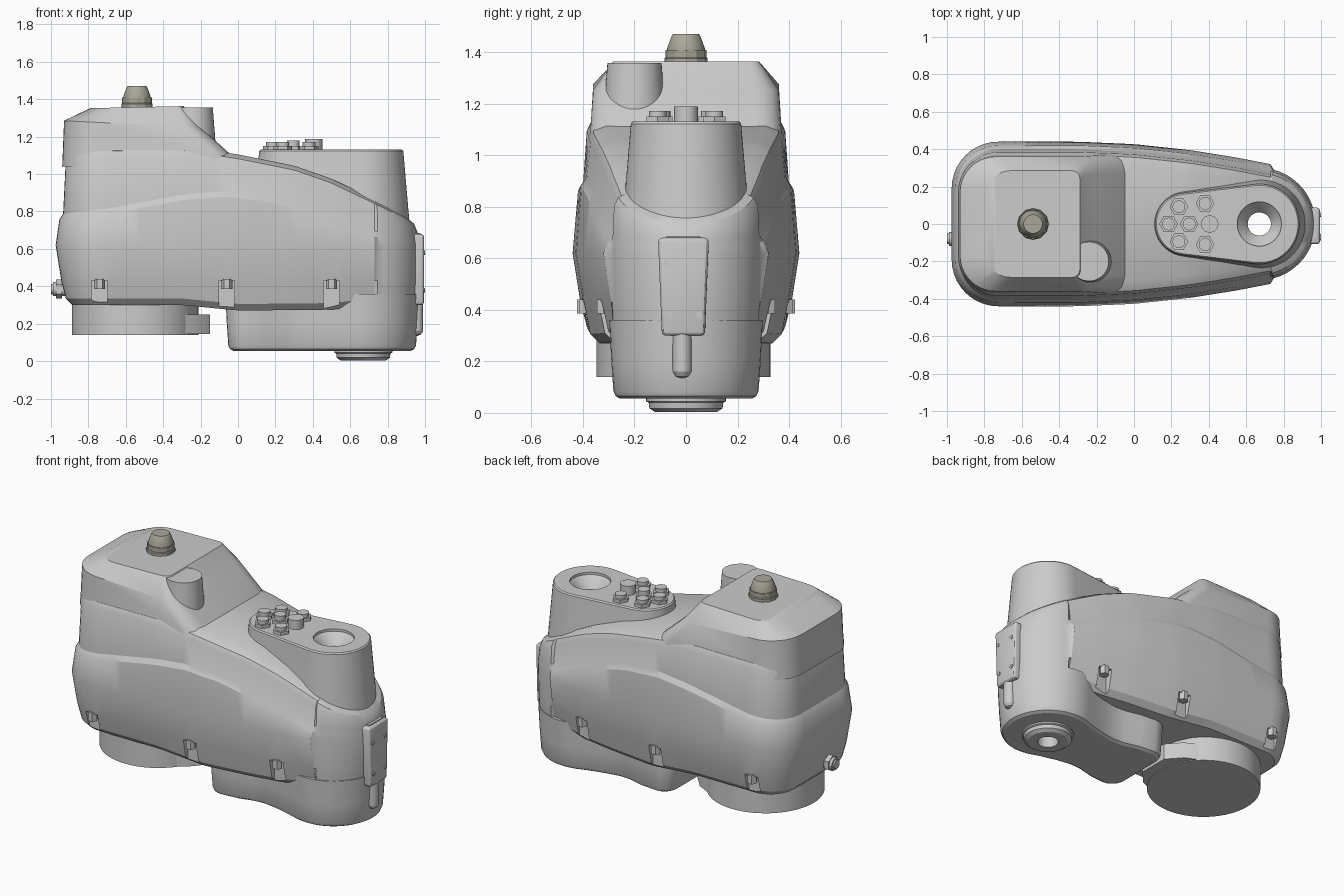
import bpy, bmesh
from math import sin, cos, pi, radians
from mathutils import Matrix, Vector

if "Cube" in bpy.data.objects:
    bpy.data.objects.remove(bpy.data.objects["Cube"])


def lerp(table, x):
    """Piecewise linear lookup."""
    if x <= table[0][0]:
        return table[0][1]
    for (a, u), (b, v) in zip(table, table[1:]):
        if x <= b:
            return u + (v - u) * (x - a) / (b - a)
    return table[-1][1]


def finish(name, bm, angle=28):
    bmesh.ops.recalc_face_normals(bm, faces=bm.faces)
    me = bpy.data.meshes.new(name)
    bm.to_mesh(me)
    bm.free()
    ob = bpy.data.objects.new(name, me)
    bpy.context.collection.objects.link(ob)
    return ob


def loft(name, rings):
    """Skin half outlines (left axis point to right axis point), mirrored in y."""
    bm = bmesh.new()
    loops = []
    n = len(rings[0])
    for half in rings:
        full = list(half) + [(x, -y, z) for x, y, z in half[-2:0:-1]]
        loops.append([bm.verts.new(p) for p in full])
    m = len(loops[0])
    for a, b in zip(loops, loops[1:]):
        for i in range(m):
            j = (i + 1) % m
            bm.faces.new((a[i], a[j], b[j], b[i]))
    for lp in (loops[0], loops[-1]):
        for i in range(n - 1):
            q = [lp[i], lp[i + 1], lp[(m - i - 1) % m], lp[(m - i) % m]]
            bm.faces.new(list(dict.fromkeys(q)))
    return finish(name, bm)


def lathe(name, prof, loc, n=40, axis='Z'):
    """Spin (radius, height) points; the ends are closed."""
    bm = bmesh.new()
    rows = [[bm.verts.new((r * cos(2 * pi * k / n), r * sin(2 * pi * k / n), h))
             for k in range(n)] for r, h in prof]
    for a, b in zip(rows, rows[1:]):
        for k in range(n):
            j = (k + 1) % n
            bm.faces.new((a[k], a[j], b[j], b[k]))
    bm.faces.new(rows[0])
    bm.faces.new(rows[-1])
    mat = Matrix.Translation(loc)
    if axis == 'X':
        mat = mat @ Matrix.Rotation(pi / 2, 4, 'Y')
    bm.transform(mat)
    return finish(name, bm)


def box(name, c, s, bevel=0):
    bm = bmesh.new()
    bmesh.ops.create_cube(bm, size=1)
    bm.transform(Matrix.Translation(c) @ Matrix.Diagonal((*s, 1)))
    if bevel:
        bmesh.ops.bevel(bm, geom=bm.edges[:], offset=bevel, segments=3,
                        profile=0.5, affect='EDGES')
    return finish(name, bm)


def arc(cx, cy, r, a0, a1, n):
    return [(cx + r * cos(radians(a0 + (a1 - a0) * i / n)),
             cy + r * sin(radians(a0 + (a1 - a0) * i / n))) for i in range(n + 1)]


def at(z, pts):
    return [(x, max(y, 0) if abs(y) > 1e-6 else 0, z(x) if callable(z) else z) for x, y in pts]


# main housing: tapered plan with a round nose, two flowing ridges on the sides
SIDE = [(-.72, .44), (-.3, .44), (0, .427), (.3, .395), (.55, .355), (.73, .32)]
RIDGE = [(-.97, .76), (-.7, .79), (-.3, .865), (-.08, .885), (.15, .86), (.5, .765), (.73, .67), (.97, .64)]
RIM = [(-.97, 1.10), (-.3, 1.105), (0, 1.06), (.3, 1.0), (.5, .93), (.73, .82), (.9, .735), (.97, .695)]
BELLY = [(-.97, .30), (-.3, .30), (0, .27), (.5, .275), (.73, .30)]


def plan(d, nose=.15):
    left = [(-.975 + d, 0)] + arc(-.725, .19, .25 - d, 180, 90, 10)
    xs = [-.7 + 1.43 * i / 24 for i in range(25)]
    return (left + [(x, lerp(SIDE, x) - d) for x in xs]
            + arc(.67, 0, .3 - nose * d, 75, 0, 12))


def curve(table, dz):
    return lambda x: lerp(table, x) + dz


housing = loft("main_housing", [
    at(curve(BELLY, 0), plan(.09)), at(curve(BELLY, .035), plan(.055)),
    at(.43, plan(.03)), at(.62, plan(0)),
    at(curve(RIDGE, -.005), plan(.02)), at(curve(RIDGE, .025), plan(.04)),
    at(curve(RIM, -.01), plan(.055, .2)), at(curve(RIM, .022), plan(.07, .4)),
    at(curve(RIM, .045), plan(.12, .8))])


# raised rear head with chamfered roof and sloping front
def rounded(x0, x1, h, r0, r1):
    return ([(x0, 0)] + arc(x0 + r0, h - r0, r0, 180, 90, 10)
            + arc(x1 - r1, h - r1, r1, 90, 0, 4) + [(x1, 0)])


loft("rear_head", [
    at(1.04, rounded(-.94, 0, .375, .2, .1)),
    at(1.11, rounded(-.937, -.045, .37, .2, .1)),
    at(lambda x: lerp([(-.93, 1.285), (-.2, 1.25)], x), rounded(-.93, -.2, .36, .19, .09)),
    at(lambda x: lerp([(-.8, 1.352), (-.3, 1.363)], x), rounded(-.79, -.29, .285, .13, .04))])
lathe("head_pillar", [(.13, 1.04), (.105, 1.357)], (-.24, -.2, 0))


# front turret
def stadium(d):
    return ([(.115 - d, 0)] + arc(.28, 0, .165 + d, 175, 97, 10)
            + arc(.67, 0, .212 + d, 97, 0, 16))


turret = loft("front_turret", [at(.68, stadium(.04)), at(1.122, stadium(.002)), at(1.13, stadium(-.005))])

# lower arm cover under the nose, waisted in the middle
WAIST = [(.05, .25), (.15, .24), (.25, .215), (.33, .21), (.42, .225), (.52, .25)]


def foot_plan(d):
    return ([(-.055 + d, 0)] + arc(.045, .15, .1 - d, 180, 90, 6)
            + [(x, y - d) for x, y in WAIST[1:]] + arc(.67, 0, .285 - d, 108, 0, 16))


foot = loft("lower_cover", [at(.055, foot_plan(.03)), at(.065, foot_plan(.012)), at(.085, foot_plan(.003)),
                            at(.2, foot_plan(-.005)), at(.36, foot_plan(-.013))])
hub = lathe("output_hub", [(.12, .003), (.142, .018), (.145, .04), (.155, .045), (.155, .1)], (.67, 0, 0), 48)

# mounting base with a small tangent bracket
lathe("mounting_base", [(.338, .14), (.338, .4)], (-.55, -.01, 0), 64)
loft("base_bracket", [at(z, [(-.55, 0), (-.42, .28), (-.23, .19), (-.15, .1), (-.15, 0)]) for z in (.145, .25)])

# side screw pockets and the through bore
cutters = []
for x in (-.74, -.06, .5):
    for s in (-1, 1):
        w = lerp(SIDE, x)
        cutters.append(box("pocket_cutter", (x, s * (w + .025), .33), (.085, .2, .2)))
        lathe("pocket_screw", [(.03, .385), (.03, .44)], (x, s * (w - .043), 0), 6)
bore = lathe("bore_cutter", [(.062, -.1), (.062, 1.05), (.075, 1.07), (.118, 1.115), (.118, 1.3)], (.67, 0, 0), 48)


def cut(ob, cs):
    bpy.context.view_layer.objects.active = ob
    for c in cs:
        m = ob.modifiers.new("cut", 'BOOLEAN')
        m.operation, m.solver, m.object = 'DIFFERENCE', 'EXACT', c
        bpy.ops.object.modifier_apply(modifier=m.name)


cut(housing, cutters + [bore])
for part in (turret, foot, hub):
    cut(part, [bore])
for c in cutters + [bore]:
    bpy.data.objects.remove(c)

# connectors on the turret
for x, y in ((.24, .092), (.24, -.095), (.38, .11), (.38, -.11), (.185, 0), (.295, 0)):
    top = 1.18 if x == .295 else 1.172
    lathe("connector_nut", [(.05, 1.12), (.05, 1.15)], (x, y, 0), 6)
    lathe("connector_cap", [(.034, 1.14), (.034, top)], (x, y, 0), 20)
lathe("connector_plug", [(.046, 1.12), (.046, 1.188)], (.405, 0, 0), 28)

# signal lamp
grey = bpy.data.materials.new("lamp_grey")
grey.diffuse_color = (.40, .39, .32, 1)
grey.use_nodes = True
grey.node_tree.nodes["Principled BSDF"].inputs["Base Color"].default_value = grey.diffuse_color
for name, prof, n in (("lamp_collar", [(.084, 1.35), (.084, 1.375), (.08, 1.38), (.08, 1.408)], 12),
                      ("lamp_dome", [(.073, 1.40), (.073, 1.415), (.056, 1.462), (.05, 1.47)], 40)):
    lathe(name, prof, (-.54, 0, 0), n).data.materials.append(grey)

# nose plate, its screws, slot and drain pipe
plate = box("nose_plate", (.955, -.01, .49), (.08, .196, .38), .018)
for v in plate.data.vertices:
    if v.co.z < .4:
        v.co.y = -.01 + (v.co.y + .01) * .86
for y, z in ((-.075, .58), (.05, .58), (-.065, .38), (.05, .38)):
    lathe("plate_screw", [(.012, 0), (.012, .012)], (.988, y, z), 16, 'X')
box("nose_slot_rib", (.95, -.01, .68), (.05, .13, .012))
lathe("drain_pipe", [(.008, .135), (.025, .142), (.036, .16), (.037, .18), (.037, .33)], (.953, -.015, 0), 28)

# rear side connector
lathe("rear_connector_body", [(.038, -.99), (.038, -.9)], (0, -.08, .385), 28, 'X')
lathe("rear_connector_nut", [(.05, -.972), (.05, -.94)], (0, -.08, .385), 6, 'X')
lathe("rear_connector_cap", [(.028, -1.0), (.028, -.98)], (0, -.08, .385), 20, 'X')

bpy.ops.object.select_all(action='SELECT')
bpy.context.view_layer.objects.active = housing
bpy.ops.object.shade_smooth_by_angle(angle=radians(28))
